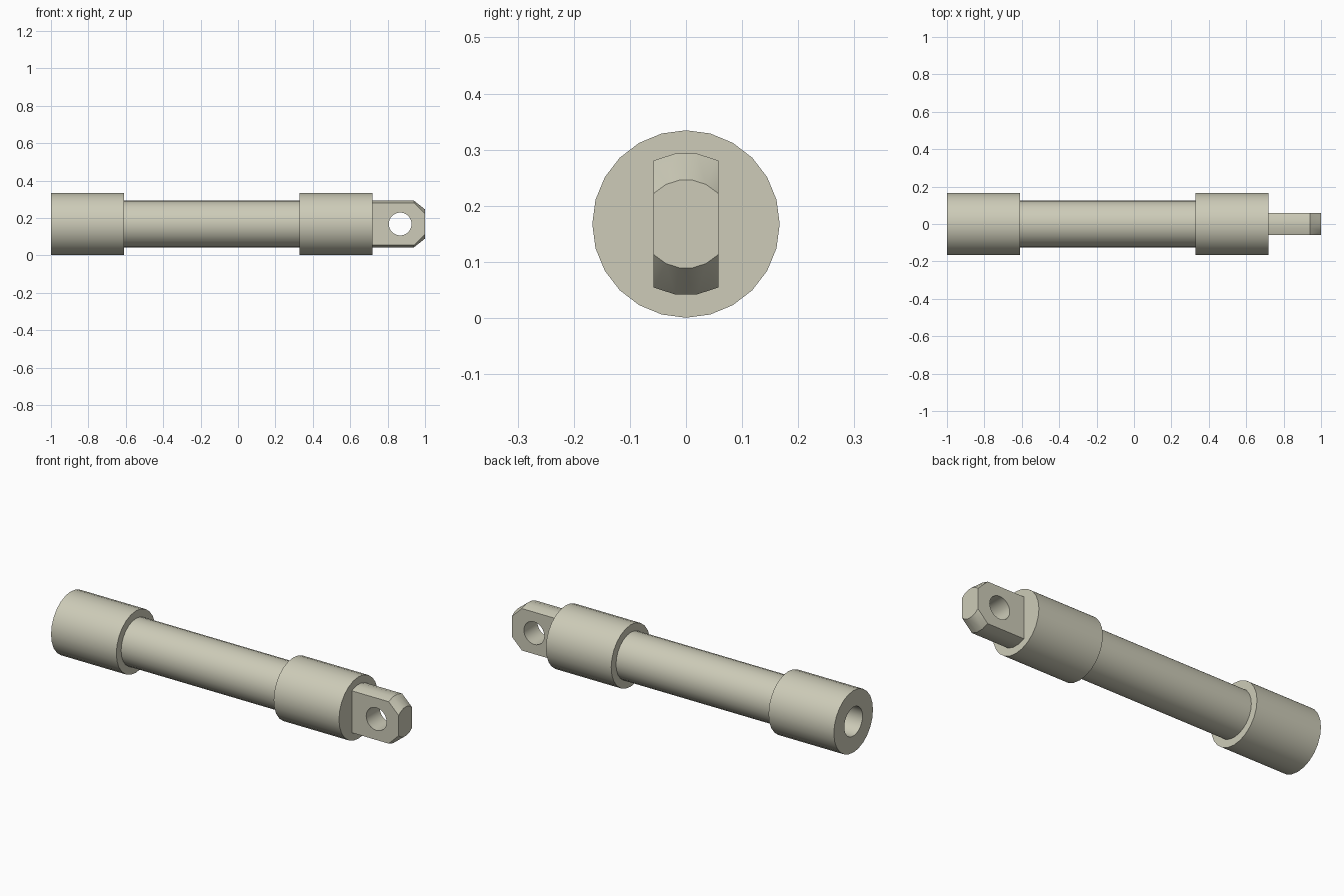
import bpy, bmesh, math
from mathutils import Matrix

cube = bpy.data.objects.get("Cube")
if cube:
    bpy.data.objects.remove(cube, do_unlink=True)

AXIS_Z = 0.1675   # height of the rod's centre line

mat = bpy.data.materials.new("pale khaki metal")
mat.use_nodes = True
COLOUR = (0.61, 0.60, 0.48, 1.0)
mat.diffuse_color = COLOUR
mat.node_tree.nodes["Principled BSDF"].inputs["Base Color"].default_value = COLOUR


def lathe(profile, sides, phase=0.0):
    """Revolve (x, radius) points round the x axis; open ends are capped."""
    bm = bmesh.new()
    rings = []
    for x, r in profile:
        ring = []
        for i in range(sides):
            a = phase + 2 * math.pi * i / sides
            ring.append(bm.verts.new((x, r * math.sin(a), AXIS_Z + r * math.cos(a))))
        rings.append(ring)
    for a, b in zip(rings, rings[1:]):
        for i in range(sides):
            j = (i + 1) % sides
            bm.faces.new((a[i], a[j], b[j], b[i]))
    bm.faces.new(rings[0])
    bm.faces.new(rings[-1])
    return bm


def finish(name, bm):
    bmesh.ops.recalc_face_normals(bm, faces=bm.faces)
    mesh = bpy.data.meshes.new(name)
    bm.to_mesh(mesh)
    bm.free()
    mesh.materials.append(mat)
    obj = bpy.data.objects.new(name, mesh)
    bpy.context.collection.objects.link(obj)
    return obj


def activate(obj):
    bpy.ops.object.select_all(action='DESELECT')
    obj.select_set(True)
    bpy.context.view_layer.objects.active = obj


# Rod with two collars and a blind bore in the -x end
rod = finish("rod_with_collars", lathe([
    (-0.61, 0.078), (-1.0, 0.078), (-1.0, 0.167), (-0.61, 0.167),
    (-0.61, 0.126), (0.33, 0.126), (0.33, 0.167), (0.72, 0.167)], 24))

# Eye lug: chamfered round bar sliced to two flat sides
bm = lathe([(0.70, 0.127), (0.94, 0.127), (1.0, 0.079)], 20, math.radians(9))
for side in (-1, 1):
    cut = bmesh.ops.bisect_plane(
        bm, geom=bm.verts[:] + bm.edges[:] + bm.faces[:], dist=1e-5,
        plane_co=(0, side * 0.0575, 0), plane_no=(0, side, 0), clear_outer=True)
    edges = [e for e in cut["geom_cut"] if isinstance(e, bmesh.types.BMEdge)]
    bmesh.ops.holes_fill(bm, edges=edges, sides=0)
lug = finish("eye_lug", bm)

# Pin hole across the lug
bm = bmesh.new()
bmesh.ops.create_cone(
    bm, cap_ends=True, segments=32, radius1=0.061, radius2=0.061, depth=0.4,
    matrix=Matrix.Translation((0.867, 0, AXIS_Z)) @ Matrix.Rotation(math.pi / 2, 4, 'X'))
cutter = finish("pin_hole_cutter", bm)
cutter.hide_render = True
mod = lug.modifiers.new("pin_hole", 'BOOLEAN')
mod.operation = 'DIFFERENCE'
mod.solver = 'EXACT'
mod.object = cutter
activate(lug)
bpy.ops.object.modifier_apply(modifier=mod.name)
bpy.data.objects.remove(cutter, do_unlink=True)

# Smooth rounds, sharp edges
for obj in (rod, lug):
    activate(obj)
    bpy.ops.object.shade_smooth_by_angle(angle=math.radians(30))
